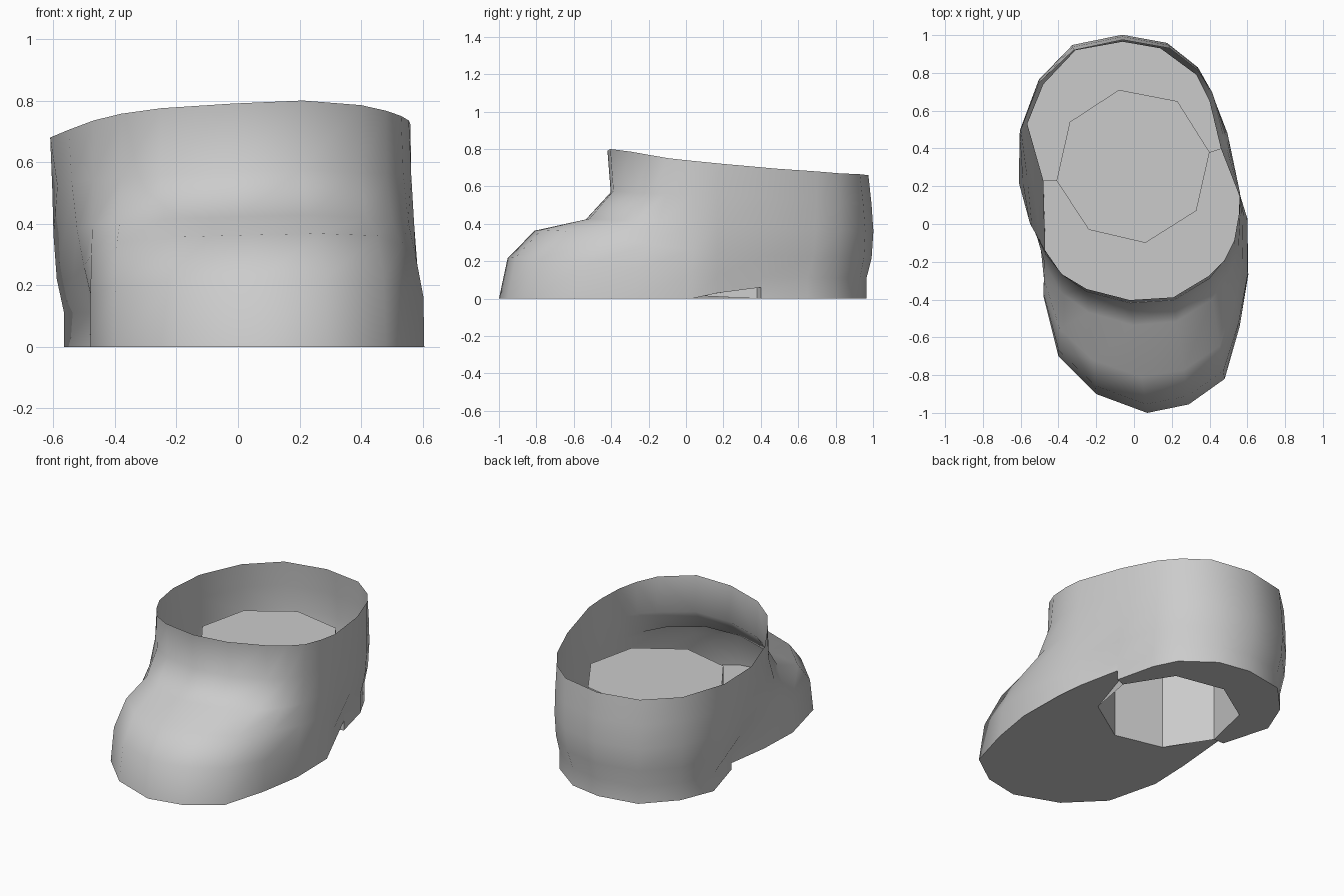
import bpy, bmesh

if "Cube" in bpy.data.objects:
    bpy.data.objects.remove(bpy.data.objects["Cube"])

# Matching sole and ankle-rim outlines, counter-clockwise from the toe: sole x, y, rim x, y, z
OUT = [
    (.07, -1, -.02, -.42, .79), (.29, -.955, .21, -.405, .80), (.48, -.82, .40, -.29, .785),
    (.56, -.54, .48, -.19, .767), (.605, -.27, .53, -.09, .75), (.60, .03, .555, .05, .735),
    (.55, .17, .56, .17, .723), (.46, .40, .495, .48, .695), (.40, .65, .41, .70, .68),
    (.33, .79, .33, .82, .67), (.14, .93, .19, .93, .665), (-.06, .965, -.06, .975, .66),
    (-.31, .92, -.32, .92, .66), (-.48, .74, -.50, .75, .66), (-.565, .53, -.605, .48, .668),
    (-.48, .23, -.61, .22, .68), (-.47, -.11, -.55, 0, .705), (-.48, -.38, -.47, -.14, .735),
    (-.40, -.70, -.38, -.27, .757), (-.20, -.90, -.25, -.36, .775)]
N = len(OUT)
# Leg socket outline, counter-clockwise from the right heel step
SOCKET = [(.40, .38), (.23, .65), (-.08, .71), (-.34, .54),
          (-.41, .23), (-.24, -.03), (.06, -.10), (.33, .07)]
SOCKET_TOP = .49
RIGHT, LEFT = 7, 15            # outline points where the heel starts
ARCH = {6: .03, RIGHT: .06, LEFT: .04}
# Rings between sole and rim: toe height, toe blend, heel height, heel blend, heel bulge
RINGS = [(.275, .08, .165, 0, 0), (.46, .33, .33, .4, .025),
         (.535, .8, .545, .6, .033), (.72, 1.03, .77, .8, .02)]


def make(name, bm, smooth):
    bmesh.ops.recalc_face_normals(bm, faces=bm.faces[:])
    for f in bm.faces:
        f.smooth = smooth
    me = bpy.data.meshes.new(name)
    bm.to_mesh(me)
    bm.free()
    ob = bpy.data.objects.new(name, me)
    bpy.context.collection.objects.link(ob)


def ring_point(p, ring):
    zt, tt, zh, th, bulge = ring
    x, y, rx, ry, rz = p
    f = min(max((.2 - y) / 1.0, 0), 1)
    t = th + (tt - th) * f
    z = rz * (zh + (zt - zh) * f)
    b = 1 + bulge * max(y, 0)
    return (x + (rx - x) * t) * b, (y + (ry - y) * t) * b, z


# Boot upper: open shell lofted from the sole to the ankle rim
bm = bmesh.new()
rows = [[bm.verts.new((p[0], p[1], ARCH.get(i, 0))) for i, p in enumerate(OUT)]]
for ring in RINGS:
    rows.append([bm.verts.new(ring_point(p, ring)) for p in OUT])
rows.append([bm.verts.new(p[2:]) for p in OUT])
low = {i: bm.verts.new((OUT[i][0], OUT[i][1], 0)) for i in (RIGHT, LEFT)}
for k, (a, b) in enumerate(zip(rows, rows[1:])):
    for i in range(N):
        j = (i + 1) % N
        u, v = a[i], a[j]
        if k == 0 and RIGHT <= i < LEFT:
            u, v = low.get(i, u), low.get(j, v)
        bm.faces.new((u, v, b[j], b[i]))
make("boot_upper", bm, True)

# Sole: flat heel, forefoot with raised arch, and the small steps between them
bm = bmesh.new()
heel = [bm.verts.new((OUT[i][0], OUT[i][1], 0)) for i in range(RIGHT, LEFT + 1)]
heel_in = [bm.verts.new((x, y, 0)) for x, y in SOCKET[:5]]
fore_ids = [i % N for i in range(LEFT, N + RIGHT + 1)]
fore = [bm.verts.new((OUT[i][0], OUT[i][1], ARCH.get(i, 0))) for i in fore_ids]
heights = [.04, 0, 0, .015, .06]
fore_in = [bm.verts.new((x, y, z)) for (x, y), z in zip(SOCKET[4:] + SOCKET[:1], heights)]
bm.faces.new(heel + heel_in[::-1])
bm.faces.new(fore + fore_in[::-1])
bm.faces.new((heel[0], heel_in[0], fore_in[-1], fore[-1]))
bm.faces.new((heel[-1], heel_in[-1], fore_in[0], fore[0]))
make("sole", bm, False)

# Leg socket: eight-sided recess, open below and capped on top
bm = bmesh.new()
base_z = [.0, 0, 0, 0, 0, 0, 0, .015]
base = [bm.verts.new((x, y, z)) for (x, y), z in zip(SOCKET, base_z)]
cap = [bm.verts.new((x, y, SOCKET_TOP)) for x, y in SOCKET]
for i in range(8):
    j = (i + 1) % 8
    bm.faces.new((base[i], base[j], cap[j], cap[i]))
bm.faces.new(cap)
make("leg_socket", bm, False)
